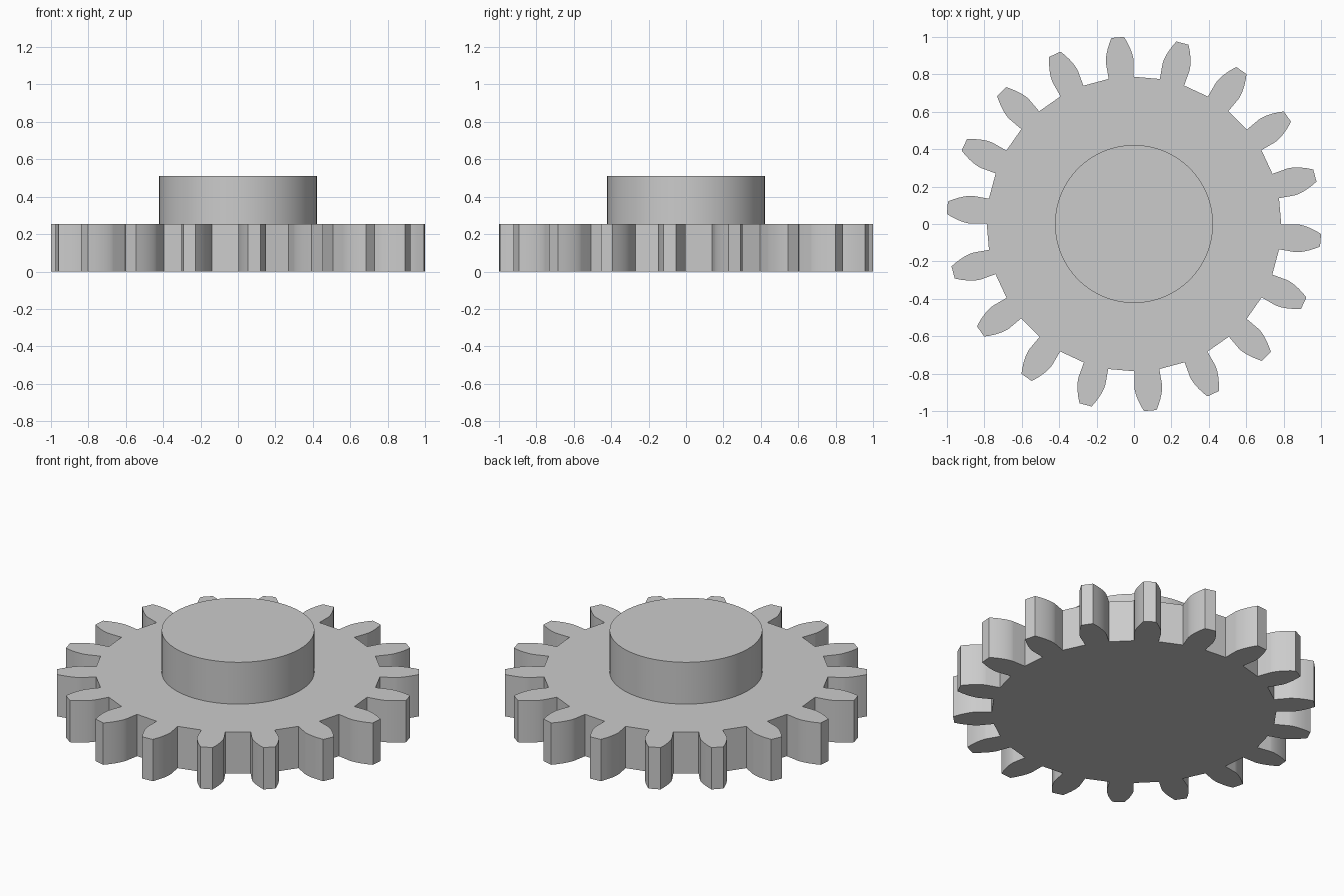
import bpy, bmesh, math

cube = bpy.data.objects.get("Cube")
if cube:
    bpy.data.objects.remove(cube, do_unlink=True)

TEETH = 18
ROOT_R, BASE_R, TIP_R = 0.787, 0.87, 1.0013
HALF_ANGLE = math.radians(4.9)
PHASE = math.radians(15)
GEAR_TOP, HUB_TOP, HUB_R = 0.255, 0.51, 0.422
FLANK_STEPS = 8

# Single plain grey
grey = bpy.data.materials.new("plain grey")
grey.use_nodes = True
colour = (0.6, 0.6, 0.6, 1)
grey.diffuse_color = colour
grey.node_tree.nodes["Principled BSDF"].inputs["Base Color"].default_value = colour


def extrude_outline(name, outline, bottom, top):
    """Raise a closed polar outline of (radius, angle) into a solid."""
    bm = bmesh.new()
    verts = [bm.verts.new((r * math.cos(a), r * math.sin(a), bottom)) for r, a in outline]
    face = bm.faces.new(verts)
    raised = bmesh.ops.extrude_face_region(bm, geom=[face], use_keep_orig=True)
    moved = [v for v in raised["geom"] if isinstance(v, bmesh.types.BMVert)]
    bmesh.ops.translate(bm, verts=moved, vec=(0, 0, top - bottom))
    bmesh.ops.recalc_face_normals(bm, faces=bm.faces)
    mesh = bpy.data.meshes.new(name)
    bm.to_mesh(mesh)
    bm.free()
    mesh.materials.append(grey)
    obj = bpy.data.objects.new(name, mesh)
    bpy.context.collection.objects.link(obj)
    bpy.ops.object.select_all(action="DESELECT")
    obj.select_set(True)
    bpy.context.view_layer.objects.active = obj
    bpy.ops.object.shade_smooth_by_angle(angle=math.radians(30))
    return obj


# Tooth flank: radial at the root, then an involute curve to the tip
flank = [(ROOT_R, HALF_ANGLE)]
for i in range(FLANK_STEPS + 1):
    t = math.sqrt((TIP_R / BASE_R) ** 2 - 1) * i / FLANK_STEPS
    flank.append((BASE_R * math.sqrt(1 + t * t), HALF_ANGLE - t + math.atan(t)))

# Toothed wheel: each tooth is one flank and its mirror image
wheel = []
for k in range(TEETH):
    centre = PHASE + k * math.tau / TEETH
    wheel += [(r, centre - a) for r, a in flank]
    wheel += [(r, centre + a) for r, a in reversed(flank)]
extrude_outline("toothed_wheel", wheel, 0, GEAR_TOP)

# Solid round hub, seated slightly into the wheel
circle = [(HUB_R, math.tau * i / 96) for i in range(96)]
extrude_outline("hub", circle, GEAR_TOP - 0.02, HUB_TOP)
